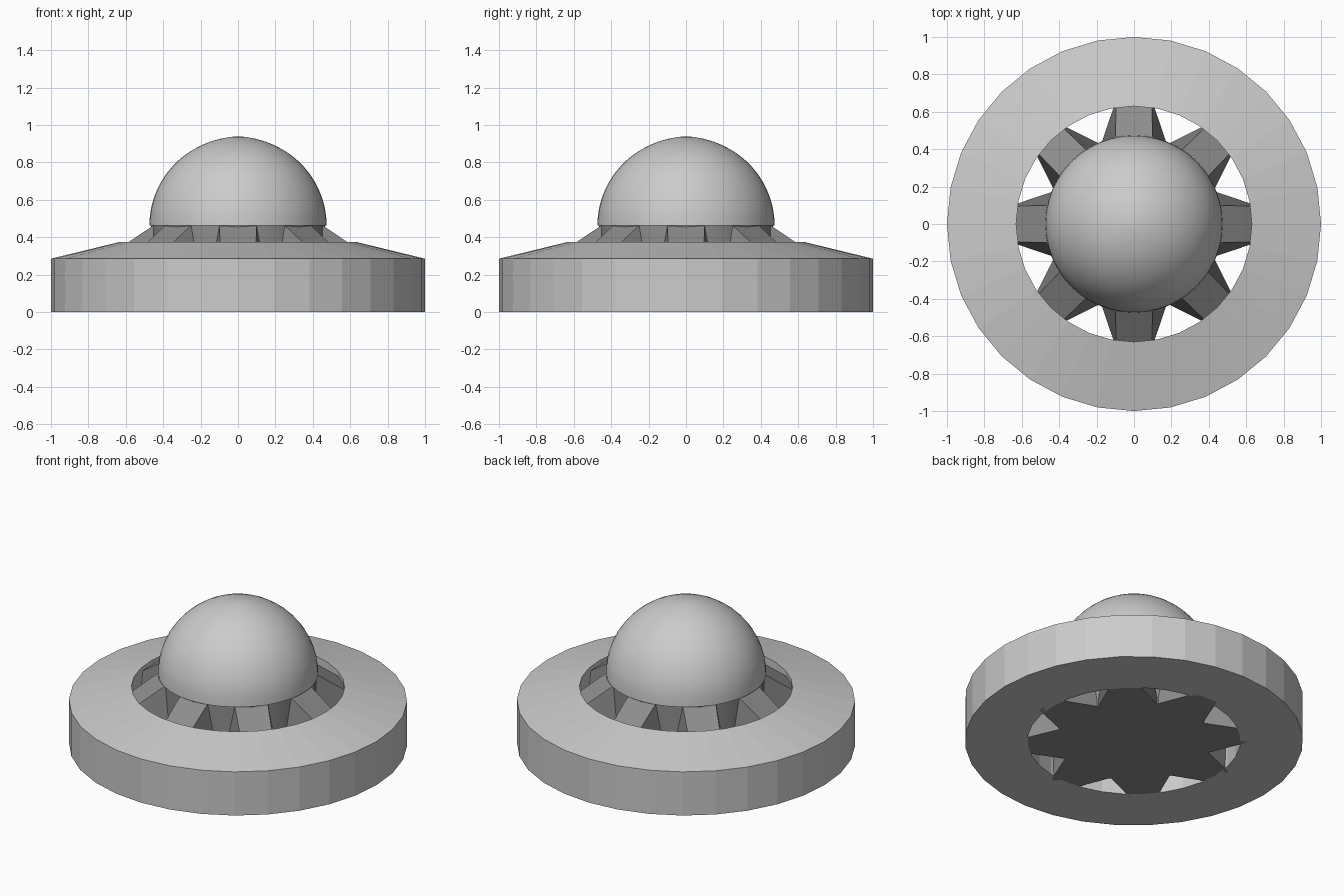
import bpy, bmesh, math
from mathutils import Matrix, Vector

cube = bpy.data.objects.get("Cube")
if cube:
    bpy.data.objects.remove(cube, do_unlink=True)


def material(name, value):
    mat = bpy.data.materials.new(name)
    mat.use_nodes = True
    color = (value, value, value, 1)
    mat.diffuse_color = color
    mat.node_tree.nodes["Principled BSDF"].inputs["Base Color"].default_value = color
    return mat


light_grey = material("light grey", 0.6)
dark_grey = material("dark grey", 0.27)


def finish(name, bm, mat, smooth=False):
    bmesh.ops.recalc_face_normals(bm, faces=bm.faces)
    mesh = bpy.data.meshes.new(name)
    bm.to_mesh(mesh)
    bm.free()
    mesh.materials.append(mat)
    obj = bpy.data.objects.new(name, mesh)
    bpy.context.collection.objects.link(obj)
    if smooth:
        bpy.ops.object.select_all(action="DESELECT")
        obj.select_set(True)
        bpy.context.view_layer.objects.active = obj
        bpy.ops.object.shade_smooth_by_angle(angle=math.radians(35))
    return obj


def lathe(name, profile, sides, mat, closed=False, smooth=False):
    """Spin a radius/height profile around the vertical axis."""
    bm = bmesh.new()
    verts = [bm.verts.new((r, 0, z)) for r, z in profile]
    edges = [bm.edges.new(pair) for pair in zip(verts, verts[1:])]
    if closed:
        edges.append(bm.edges.new((verts[-1], verts[0])))
    bmesh.ops.spin(bm, geom=verts + edges, cent=(0, 0, 0), axis=(0, 0, 1),
                   angle=math.tau, steps=sides, use_merge=True)
    bmesh.ops.remove_doubles(bm, verts=bm.verts, dist=0.0005)
    return finish(name, bm, mat, smooth)


# Outer ring with a sloping top
lathe("outer_ring", [(0.63, 0), (1, 0), (1, 0.285), (0.63, 0.375)],
      32, light_grey, closed=True)

# Central drum
lathe("hub", [(0, 0), (0.465, 0), (0.465, 0.465), (0, 0.465)],
      32, dark_grey, smooth=True)

# Dome with a faint point at the crown
dome = [(0, 0.462), (0.474, 0.462)]
for i in range(1, 16):
    a = math.radians(6 * i)
    dome.append((0.474 * math.cos(a), 0.462 + 0.47 * math.sin(a) + 0.008 * (i / 15) ** 6))
lathe("dome", dome, 48, light_grey, smooth=True)


# Eight tapered spokes joining hub and ring
def spoke(index):
    bm = bmesh.new()
    # radius, half width, height at each station
    stations = [(0.4, 0.185, 0), (0.665, 0.08, 0), (0.665, 0.095, 0.32), (0.42, 0.1, 0.485)]
    left, right = ([bm.verts.new((r, side * w, z)) for r, w, z in stations] for side in (-1, 1))
    bm.faces.new(left)
    bm.faces.new(right)
    for i in range(4):
        j = (i + 1) % 4
        bm.faces.new((left[i], left[j], right[j], right[i]))
    bm.transform(Matrix.Rotation(index * math.tau / 8, 4, "Z"))
    finish(f"spoke_{index + 1}", bm, dark_grey)


for n in range(8):
    spoke(n)
